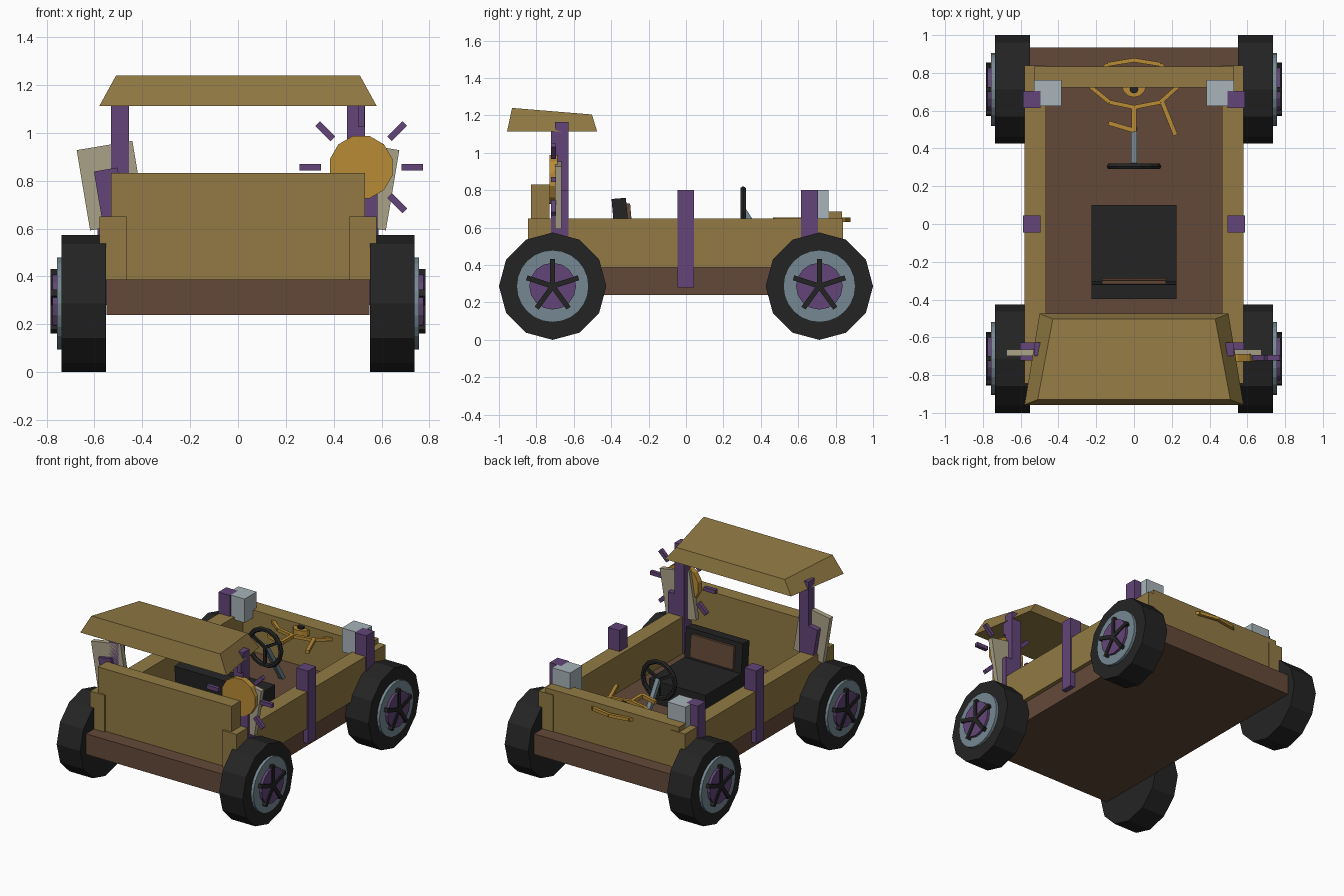
import bpy, bmesh, math
from mathutils import Matrix, Vector

if "Cube" in bpy.data.objects:
    bpy.data.objects.remove(bpy.data.objects["Cube"])

def mat(name, r, g, b):
    m = bpy.data.materials.new(name)
    lin = [((c / 255 + 0.055) / 1.055) ** 2.4 for c in (r, g, b)]
    m.diffuse_color = (*lin, 1)
    m.use_nodes = True
    m.node_tree.nodes["Principled BSDF"].inputs["Base Color"].default_value = m.diffuse_color
    return m

TAN = mat("tan wood", 146, 122, 68)
BROWN = mat("brown wood", 100, 73, 57)
PURPLE = mat("purple", 99, 69, 120)
BLACK = mat("black rubber", 36, 36, 36)
STEEL = mat("blue steel", 118, 137, 146)
GREY = mat("light grey", 168, 179, 184)
GOLD = mat("gold", 184, 139, 54)
CREAM = mat("cream", 170, 162, 136)

def finish(name, bm, m):
    bmesh.ops.recalc_face_normals(bm, faces=bm.faces)
    me = bpy.data.meshes.new(name)
    bm.to_mesh(me)
    bm.free()
    me.materials.append(m)
    ob = bpy.data.objects.new(name, me)
    bpy.context.collection.objects.link(ob)
    return ob

def box(name, x, y, z, m, rot=0, axis='Y'):
    bm = bmesh.new()
    size = [r[1] - r[0] for r in (x, y, z)]
    mid = Vector([(r[0] + r[1]) / 2 for r in (x, y, z)])
    M = Matrix.Translation(mid) @ Matrix.Rotation(math.radians(rot), 4, axis) @ Matrix.Diagonal((*size, 1))
    bmesh.ops.create_cube(bm, size=1, matrix=M)
    return finish(name, bm, m)

def disc(name, c, r, depth, segs, m, axis, spin=0):
    """Cylinder along axis, centred on c."""
    bm = bmesh.new()
    q = Vector(axis).to_track_quat('Z', 'Y').to_matrix().to_4x4()
    M = Matrix.Translation(c) @ q @ Matrix.Rotation(math.radians(spin), 4, 'Z')
    bmesh.ops.create_cone(bm, cap_ends=True, segments=segs, radius1=r, radius2=r, depth=depth, matrix=M)
    return finish(name, bm, m)

def bar(name, p, q, w, m):
    """Square bar from p to q."""
    bm = bmesh.new()
    p, q = Vector(p), Vector(q)
    d = q - p
    M = (Matrix.Translation((p + q) / 2) @ d.to_track_quat('Z', 'Y').to_matrix().to_4x4()
         @ Matrix.Diagonal((w, w, d.length, 1)))
    bmesh.ops.create_cube(bm, size=1, matrix=M)
    return finish(name, bm, m)

# Chassis and body walls
box("chassis", (-.55, .55), (-.935, .935), (.24, .387), BROWN)
for s in (-1, 1):
    box("side_wall", sorted((s * .467, s * .58)), (-.845, .84), (.387, .65), TAN)
box("front_wall", (-.53, .53), (-.83, -.73), (.387, .832), TAN)
box("rear_wall", (-.53, .53), (.722, .835), (.387, .685), TAN)

# Wheels
for s in (-1, 1):
    for y in (-.713, .713):
        c = Vector((s * .644, y, .287))
        X = (s, 0, 0)
        disc("tire", c, .287, .186, 12, BLACK, X)
        disc("wheel_rim", (s * .70, y, .287), .193, .114, 24, STEEL, X)
        disc("wheel_hub", (s * .71, y, .287), .125, .13, 16, PURPLE, X)
        for i in range(5):
            a = math.radians(72 * i)
            o = Vector((s * .77, y, .287))
            bar("wheel_spoke", o, o + Vector((0, math.sin(a), math.cos(a))) * .145, .027, BLACK)

# Posts
for s in (-1, 1):
    xr = sorted((s * .495, s * .587))
    box("middle_post", xr, (-.046, .044), (.28, .80), PURPLE)
    box("rear_post", xr, (.615, .705), (.28, .80), PURPLE)
    box("canopy_post", sorted((s * .455, s * .53)), (-.70, -.627), (.39, 1.165), PURPLE)
    # Cream side boards, leaning outward
    box("side_board", sorted((s * .412, s * .648)), (-.70, -.665), (.61, .95), CREAM, s * 9.5)
    # Rear lamps
    box("rear_lamp", sorted((s * .385, s * .53)), (.625, .762), (.63, .80), GREY)
box("front_post_left", (-.6, -.5), (-.722, -.627), (.45, .85), PURPLE, -9.5).location.x = .03
box("front_post_right", (.495, .583), (-.722, -.627), (.28, .80), PURPLE)

# Canopy: tapered block with sloping top
bm = bmesh.new()
low = [(-.58, -.957, 1.113), (.58, -.957, 1.113), (.5, -.475, 1.113), (-.5, -.475, 1.113)]
top = [(-.51, -.93, 1.24), (.51, -.93, 1.24), (.43, -.503, 1.205), (-.43, -.503, 1.205)]
lo = [bm.verts.new(v) for v in low]
hi = [bm.verts.new(v) for v in top]
bm.faces.new(lo)
bm.faces.new(hi)
for i in range(4):
    j = (i + 1) % 4
    bm.faces.new((lo[i], lo[j], hi[j], hi[i]))
finish("canopy", bm, TAN)

# Sun ornament
sun = Vector((.515, -.708, .857))
disc("sun_disc", sun, .135, .042, 12, GOLD, (0, 1, 0), 15)
for i in range(8):
    a = math.radians(45 * i)
    d = Vector((math.cos(a), 0, math.sin(a)))
    bar("sun_ray", sun + d * .168, sun + d * .258, .027, PURPLE)

# Seat
box("seat_cushion", (-.225, .225), (-.37, .10), (.387, .55), BLACK)
box("seat_back", (-.225, .225), (-.385, -.308), (.45, .757), BLACK, 5, 'X')
box("seat_back_pad", (-.17, .17), (-.312, -.292), (.57, .73), BROWN, 5, 'X')

# Steering wheel and column
R, T, hub = .128, .017, Vector((0, .305, .68))
bm = bmesh.new()
rings = []
for i in range(14):
    a = 2 * math.pi * i / 14
    rings.append([])
    for k in range(6):
        b = 2 * math.pi * k / 6
        r = R + T * math.cos(b)
        rings[-1].append(bm.verts.new(hub + Vector((r * math.cos(a), T * math.sin(b), r * math.sin(a)))))
for i in range(14):
    A, B = rings[i], rings[(i + 1) % 14]
    for k in range(6):
        n = (k + 1) % 6
        bm.faces.new((A[k], B[k], B[n], A[n]))
finish("steering_wheel", bm, BLACK)
for i in range(3):
    a = math.radians(30 + 120 * i)
    bar("steering_spoke", hub, hub + Vector((math.cos(a), 0, math.sin(a))) * R, .018, BLACK)
bar("steering_column", (0, .31, .69), (0, .50, .385), .03, STEEL)

# Gold ornament lying flat through the rear wall
Z = .642
ring = [(-.24, .735), (-.13, .645), (0, .618), (.14, .645), (.24, .735), (.14, .845), (0, .868), (-.14, .845)]
for i, p in enumerate(ring):
    q = ring[(i + 1) % len(ring)]
    bar("ornament_ring", (*p, Z), (*q, Z), .022, GOLD)
for p, q in (((0, .618), (0, .49)), ((0, .495), (-.135, .535)), ((.15, .645), (.22, .47))):
    bar("ornament_ray", (*p, Z), (*q, Z), .024, GOLD)
disc("ornament_disc", (0, .735, Z), .065, .04, 12, GOLD, (0, 0, 1))
disc("ornament_centre", (0, .715, Z + .02), .024, .03, 8, BLACK, (0, 0, 1))
